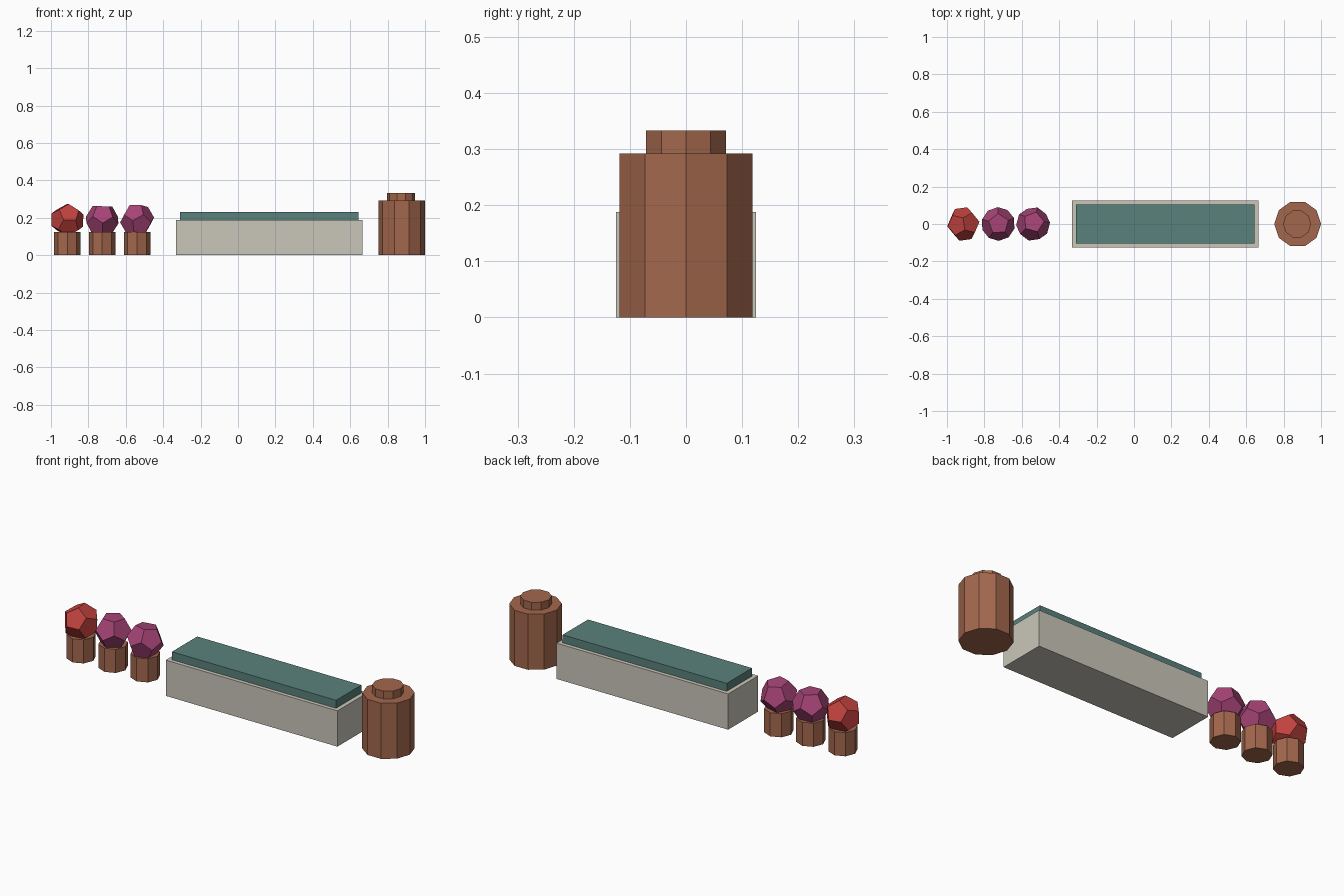
import bpy, bmesh, math
from mathutils import Matrix

if "Cube" in bpy.data.objects:
    bpy.data.objects.remove(bpy.data.objects["Cube"])


def material(name, rgb):
    """Flat colour from 0-255 display values, stored as linear."""
    lin = [((c / 255 + 0.055) / 1.055) ** 2.4 for c in rgb]
    m = bpy.data.materials.new(name)
    m.diffuse_color = (*lin, 1)
    m.use_nodes = True
    m.node_tree.nodes["Principled BSDF"].inputs["Base Color"].default_value = m.diffuse_color
    return m


CLAY = material("terracotta", (163, 103, 77))
STONE = material("pale_stone", (202, 198, 186))
TEAL = material("dull_teal", (90, 129, 123))
RED = material("red", (192, 66, 62))
PLUM = material("plum", (166, 68, 118))


def add(name, bm, mat, loc):
    bmesh.ops.recalc_face_normals(bm, faces=bm.faces)
    me = bpy.data.meshes.new(name)
    bm.to_mesh(me)
    bm.free()
    me.materials.append(mat)
    ob = bpy.data.objects.new(name, me)
    ob.location = loc
    bpy.context.collection.objects.link(ob)


def box(name, mat, x, size, z0):
    bm = bmesh.new()
    bmesh.ops.create_cube(bm, size=1)
    bmesh.ops.scale(bm, vec=size, verts=bm.verts)
    add(name, bm, mat, (x, 0, z0 + size[2] / 2))


def prism(name, mat, x, sides, radius, z0, z1):
    """Upright prism with corners on the x axis."""
    bm = bmesh.new()
    ring = [bm.verts.new((radius * math.cos(i * math.tau / sides),
                          radius * math.sin(i * math.tau / sides), 0))
            for i in range(sides)]
    face = bm.faces.new(ring)
    top = bmesh.ops.extrude_face_region(bm, geom=[face], use_keep_orig=True)
    verts = [v for v in top["geom"] if isinstance(v, bmesh.types.BMVert)]
    bmesh.ops.translate(bm, vec=(0, 0, z1 - z0), verts=verts)
    add(name, bm, mat, (x, 0, z0))


def dodecahedron(name, mat, loc, radius, tilt, turn):
    """Twelve-sided ball, made as the hull of its twenty corners."""
    phi = (1 + 5 ** 0.5) / 2
    pts = [(a, b, c) for a in (-1, 1) for b in (-1, 1) for c in (-1, 1)]
    for a in (-1, 1):
        for b in (-1, 1):
            p, q = a / phi, b * phi
            pts += [(0, p, q), (p, q, 0), (q, 0, p)]
    bm = bmesh.new()
    for p in pts:
        bm.verts.new([c * radius / 3 ** 0.5 for c in p])
    bmesh.ops.convex_hull(bm, input=bm.verts)
    bmesh.ops.dissolve_limit(bm, angle_limit=0.02, verts=bm.verts, edges=bm.edges)
    rot = Matrix.Rotation(math.radians(turn), 3, 'Z') @ Matrix.Rotation(math.radians(tilt), 3, 'Y')
    bmesh.ops.rotate(bm, matrix=rot, verts=bm.verts)
    add(name, bm, mat, loc)


# Row of three potted flowers
for i, (mat, tilt, turn) in enumerate([(RED, 2, 8), (PLUM, -30, 20), (PLUM, -23, 75)]):
    x = -0.9125 + i * 0.1865
    prism(f"flower_pot_{i + 1}", CLAY, x, 8, 0.071, 0, 0.124)
    dodecahedron(f"flower_{i + 1}", mat, (x, 0, 0.188), 0.0917, tilt, turn)

# Long stone trough with raised teal slab
box("trough", STONE, 0.1665, (0.998, 0.25, 0.188), 0)
box("trough_slab", TEAL, 0.1665, (0.954, 0.21, 0.042), 0.188)

# Large jar with its lid
prism("jar", CLAY, 0.875, 10, 0.125, 0, 0.292)
prism("jar_lid", CLAY, 0.872, 10, 0.075, 0.292, 0.333)
